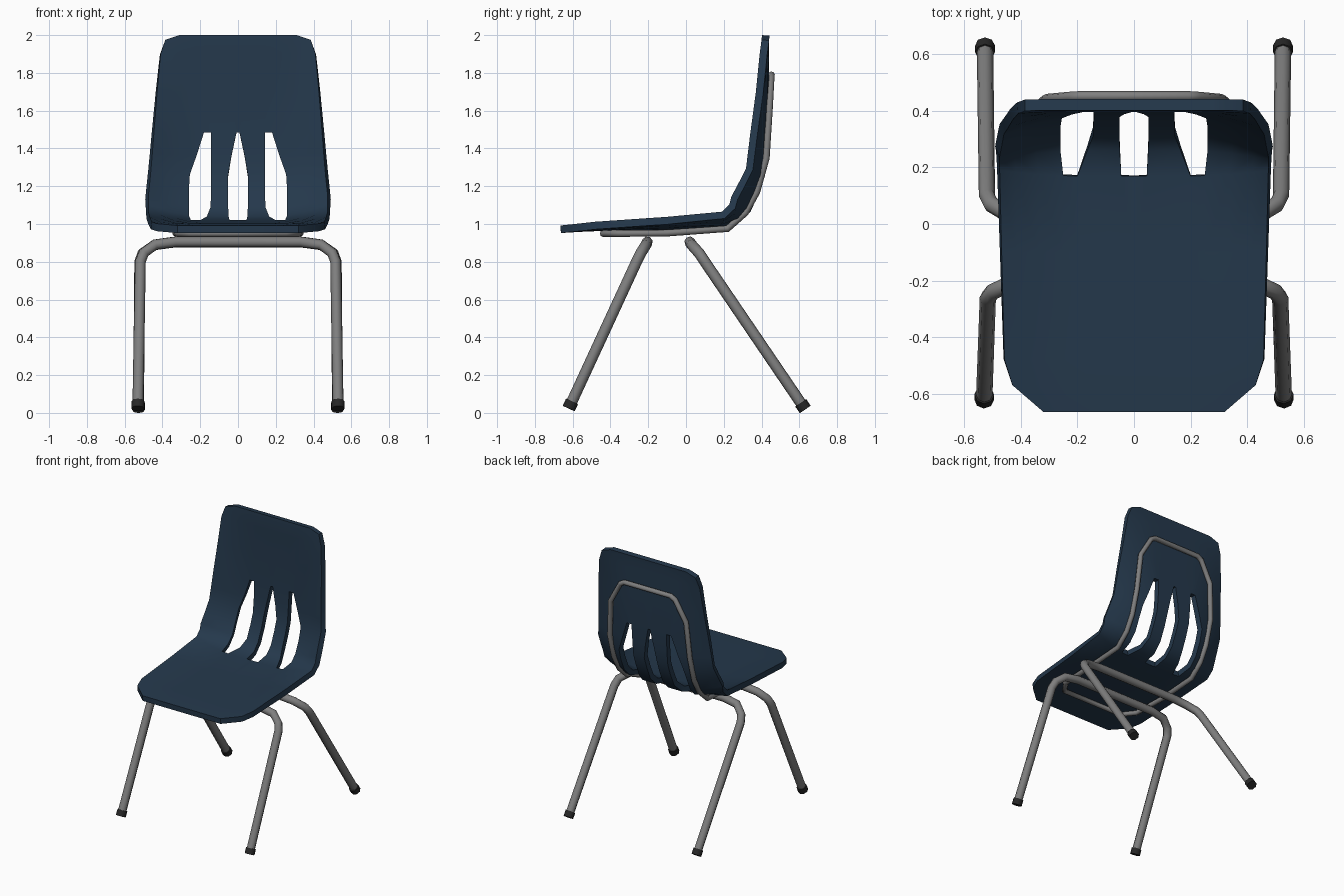
import bpy, bmesh, math
from mathutils import Vector

if "Cube" in bpy.data.objects:
    bpy.data.objects.remove(bpy.data.objects["Cube"])


def material(name, rgb):
    m = bpy.data.materials.new(name)
    m.diffuse_color = (*rgb, 1)
    m.use_nodes = True
    m.node_tree.nodes["Principled BSDF"].inputs["Base Color"].default_value = m.diffuse_color
    return m


NAVY = material("navy plastic", (0.018, 0.04, 0.072))
STEEL = material("grey steel", (0.21, 0.21, 0.21))
RUBBER = material("dark rubber", (0.02, 0.02, 0.02))


def activate(ob):
    bpy.ops.object.select_all(action='DESELECT')
    ob.select_set(True)
    bpy.context.view_layer.objects.active = ob


def tube(name, pts, r, mat, cyclic=False):
    cu = bpy.data.curves.new(name, 'CURVE')
    cu.dimensions = '3D'
    cu.bevel_depth = r
    cu.bevel_resolution = 2
    cu.use_fill_caps = True
    sp = cu.splines.new('POLY')
    sp.points.add(len(pts) - 1)
    for p, co in zip(sp.points, pts):
        p.co = (*co, 1)
    sp.use_cyclic_u = cyclic
    cu.materials.append(mat)
    ob = bpy.data.objects.new(name, cu)
    bpy.context.collection.objects.link(ob)
    activate(ob)
    bpy.ops.object.convert(target='MESH')
    bpy.ops.object.shade_smooth_by_angle(angle=math.radians(50))
    return ob


def mirrored(half):
    return half + [(-x, y, z) for x, y, z in reversed(half)]


# Shell rows: y, z of the centre; edge offset dy, dz; half width; slot edges
ROWS = [
    (-0.665, 0.992, 0.00, 0.000, 0.32, .045, .14, .22),
    (-0.57, 0.998, 0.00, 0.004, 0.43, .045, .16, .25),
    (-0.48, 1.002, 0.00, 0.010, 0.458, .045, .18, .25),
    (-0.10, 1.010, 0.00, 0.028, 0.468, .045, .19, .25),
    (0.17, 1.020, 0.02, 0.045, 0.475, .045, .20, .25),
    (0.26, 1.040, -0.03, 0.065, 0.475, .050, .165, .26),
    (0.31, 1.090, -0.07, 0.055, 0.475, .052, .145, .26),
    (0.35, 1.180, -0.075, 0.030, 0.468, .052, .143, .26),
    (0.378, 1.260, -0.06, 0.035, 0.460, .052, .142, .255),
    (0.388, 1.360, -0.06, 0.020, 0.453, .035, .142, .22),
    (0.396, 1.485, -0.055, 0.000, 0.445, .008, .144, .18),
    (0.400, 1.700, -0.03, 0.000, 0.428, .040, .144, .22),
    (0.400, 1.900, -0.01, 0.000, 0.410, .040, .140, .22),
    (0.400, 1.975, 0.00, 0.000, 0.385, .040, .140, .22),
    (0.402, 2.000, 0.00, 0.000, 0.310, .040, .130, .20),
]
bm = bmesh.new()
grid = []
for y, z, dy, dz, w, m, i, o in ROWS:
    line = []
    for x in (0, m, i, o, *(o + (w - o) * k for k in (.4, .75, 1))):
        f = max(0, (x / w - .45) / .55) ** 1.6
        line.append(bm.verts.new((x, y + dy * f, z + dz * f)))
    grid.append(line)
for r in range(len(ROWS) - 1):
    for c in range(6):
        if 4 <= r < 10 and c in (0, 2):    # open back slots
            continue
        bm.faces.new((grid[r][c], grid[r][c + 1], grid[r + 1][c + 1], grid[r + 1][c]))
loose = [v for v in bm.verts if not v.link_faces]
bmesh.ops.delete(bm, geom=loose, context='VERTS')
me = bpy.data.meshes.new("seat_shell")
bm.to_mesh(me)
bm.free()
me.materials.append(NAVY)
shell = bpy.data.objects.new("seat_shell", me)
bpy.context.collection.objects.link(shell)
mir = shell.modifiers.new("mirror", 'MIRROR')
mir.use_clip = True
sol = shell.modifiers.new("thickness", 'SOLIDIFY')
sol.thickness = 0.04
sol.offset = -1
activate(shell)
bpy.ops.object.convert(target='MESH')
bpy.ops.object.shade_smooth_by_angle(angle=math.radians(40))

# Support loop running behind the back and under the seat
tube("support_loop", mirrored([
    (.19, .452, 1.79), (.225, .45, 1.77), (.31, .442, 1.62), (.33, .425, 1.35),
    (.33, .375, 1.17), (.33, .315, 1.06), (.33, .22, .975), (.33, -.1, .952),
    (.32, -.35, .95), (.25, -.44, .95)]), 0.018, STEEL, cyclic=True)

# Bent leg frames with rubber feet
FRAMES = {
    "front": [(.53, -.62, .025), (.517, -.262, .80), (.50, -.24, .845),
              (.44, -.212, .89), (.33, -.205, .905)],
    "rear": [(.527, .63, .02), (.52, .10, .80), (.505, .07, .845),
             (.44, .03, .89), (.33, .02, .905)],
}
for name, half in FRAMES.items():
    tube(name + "_legs", mirrored(half), 0.029, STEEL)
    a, b = Vector(half[0]), Vector(half[1])
    top = a + (b - a).normalized() * 0.04
    a -= (b - a).normalized() * 0.002
    for side, s in (("right", 1), ("left", -1)):
        tube(f"{name}_{side}_foot", [(p.x * s, p.y, p.z) for p in (a, top)],
             0.035, RUBBER)
